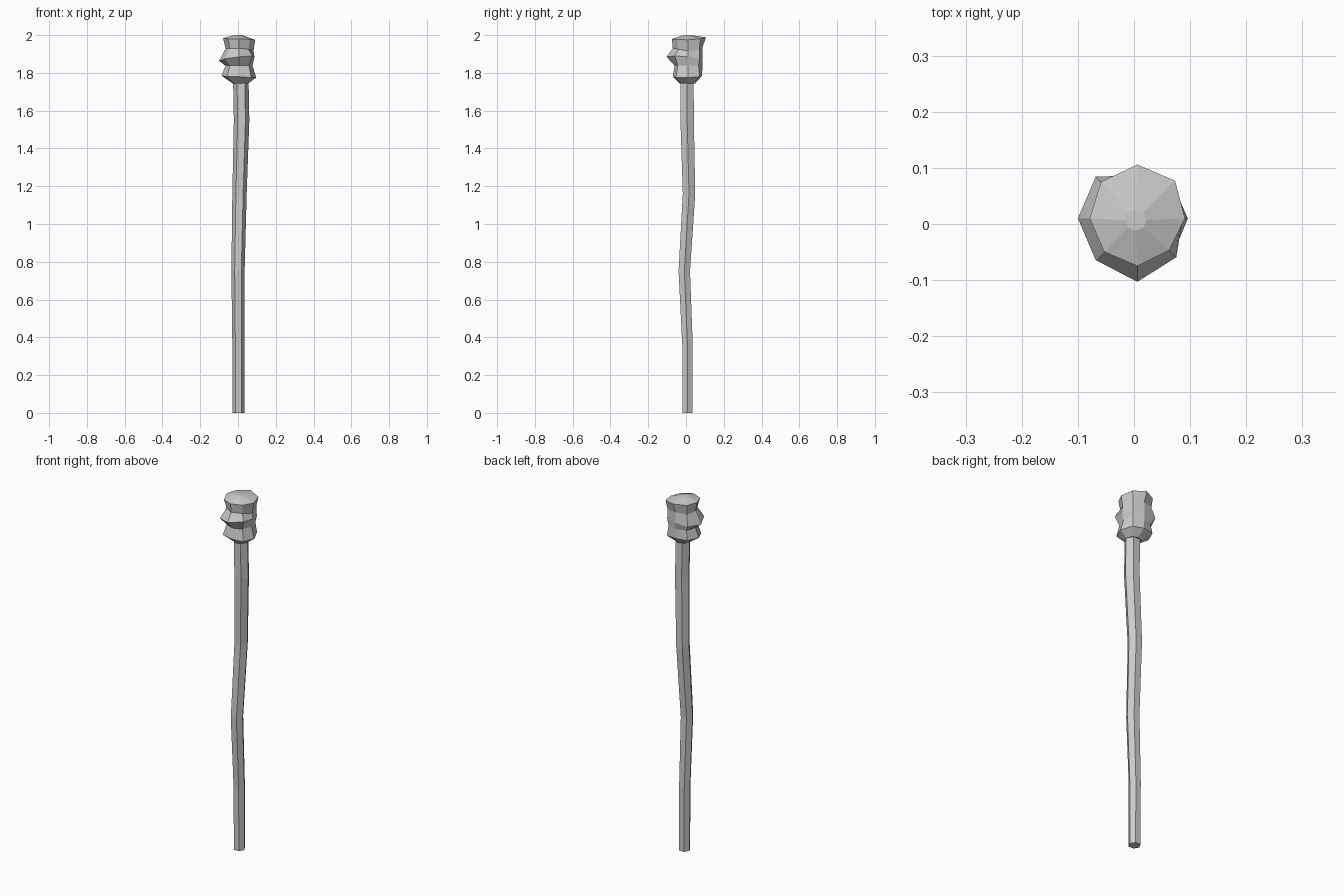
import bpy, bmesh
from math import cos, sin, tau


def loft(name, rings):
    """Skin a stack of equal-sized vertex rings and cap both ends."""
    bm = bmesh.new()
    loops = [[bm.verts.new(p) for p in ring] for ring in rings]
    for low, high in zip(loops, loops[1:]):
        n = len(low)
        for i in range(n):
            j = (i + 1) % n
            bm.faces.new((low[i], low[j], high[j], high[i]))
    bm.faces.new(loops[0][::-1])
    bm.faces.new(loops[-1])
    mesh = bpy.data.meshes.new(name)
    bm.to_mesh(mesh)
    bm.free()
    obj = bpy.data.objects.new(name, mesh)
    bpy.context.collection.objects.link(obj)
    return obj


def ring(cx, cy, z, radii, dz=None):
    n = len(radii)
    dz = dz or [0] * n
    return [(cx + r * cos(tau * i / n), cy + r * sin(tau * i / n), z + dz[i])
            for i, r in enumerate(radii)]


# Crooked six-sided shaft: centre x, centre y, height, radius
path = [
    (0.003, 0.008, 0.00, 0.031),
    (0.002, 0.008, 0.36, 0.032),
    (0.000, -0.009, 0.75, 0.035),
    (0.008, 0.016, 1.16, 0.038),
    (0.019, 0.006, 1.55, 0.041),
    (0.015, 0.005, 1.76, 0.041),
]
shaft = loft("shaft", [ring(x, y, z, [r] * 6) for x, y, z, r in path])

# Gnarled eight-sided head: radii run counter-clockwise from +x
cx, cy = 0.006, 0.01
head = loft("knobbly_head", [
    ring(0.013, 0.007, 1.745, [0.042] * 8),
    ring(cx, cy, 1.78, [.090, .088, .075, .090, .093, .090, .080, .090],
         [-.005, 0, .005, .005, .005, 0, 0, -.005]),
    ring(cx, cy, 1.838, [.071, .080, .077, .080, .072, .070, .070, .075]),
    ring(cx, cy, 1.875, [.081, .087, .077, .105, .106, .105, .113, .098],
         [.01, 0, 0, -.005, -.012, 0, .01, .015]),
    ring(cx, cy, 1.93, [.076, .085, .077, .085, .072, .070, .080, .070],
         [-.015, 0, .005, 0, 0, 0, 0, -.005]),
    ring(cx, cy, 1.98, [.085, .095, .096, .092, .085, .084, .085, .080],
         [-.005, 0, .008, .005, .004, 0, 0, -.003]),
    ring(0.003, 0.007, 2.0, [0.019] * 8),
])
